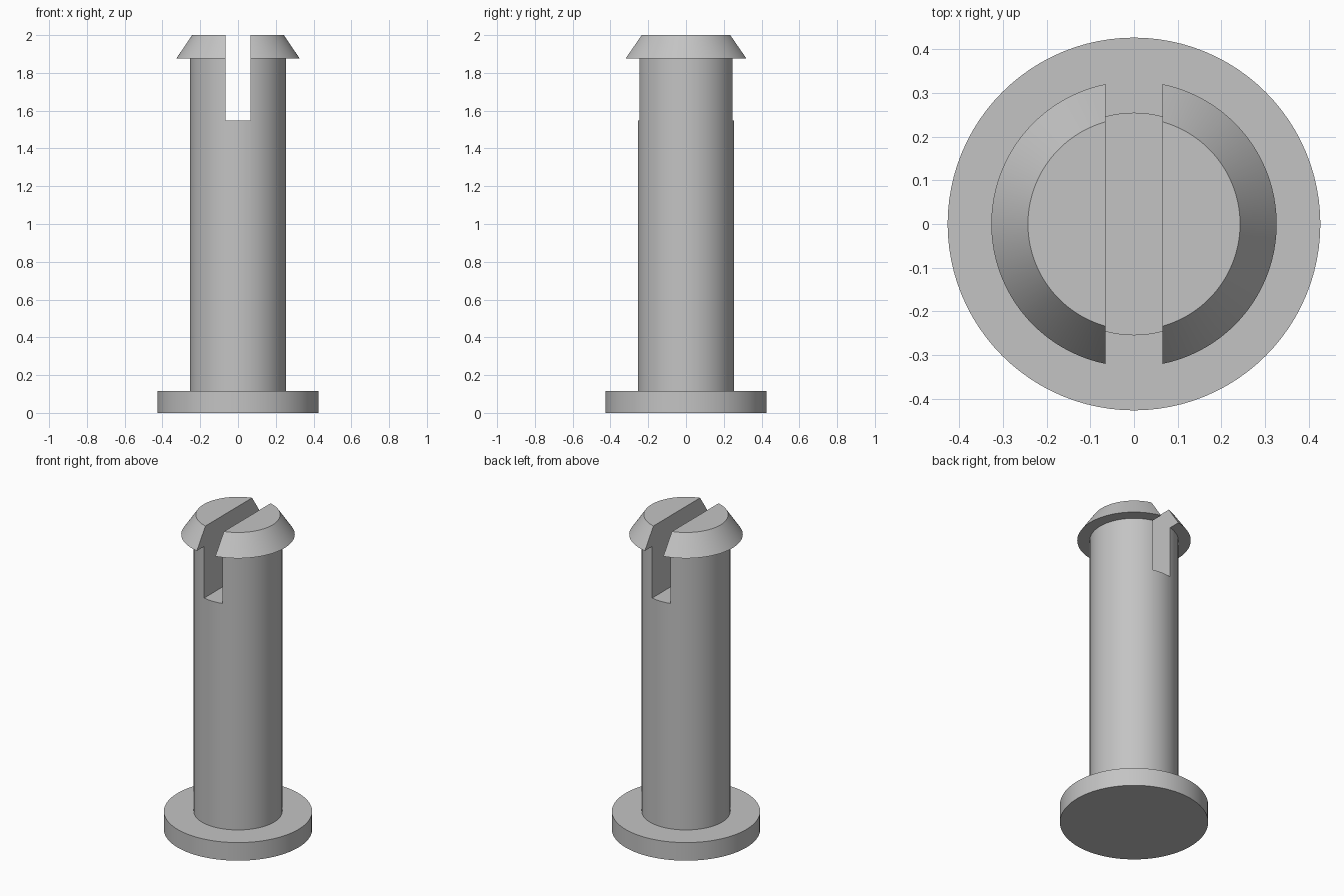
import bpy, bmesh, math

cube = bpy.data.objects.get("Cube")
if cube:
    bpy.data.objects.remove(cube, do_unlink=True)

SIDES = 96

grey = bpy.data.materials.new("plain_grey")
grey.use_nodes = True
colour = (0.55, 0.55, 0.55, 1)
grey.diffuse_color = colour
grey.node_tree.nodes["Principled BSDF"].inputs["Base Color"].default_value = colour


def add_object(name, bm):
    bmesh.ops.recalc_face_normals(bm, faces=bm.faces)
    mesh = bpy.data.meshes.new(name)
    bm.to_mesh(mesh)
    bm.free()
    obj = bpy.data.objects.new(name, mesh)
    bpy.context.collection.objects.link(obj)
    mesh.materials.append(grey)
    return obj


def lathe(name, profile):
    """Closed solid of revolution from (radius, height) points."""
    bm = bmesh.new()
    rings = []
    for radius, z in profile:
        rings.append([bm.verts.new((radius * math.cos(a), radius * math.sin(a), z))
                      for a in (math.tau * i / SIDES for i in range(SIDES))])
    for low, high in zip(rings, rings[1:]):
        for i in range(SIDES):
            j = (i + 1) % SIDES
            bm.faces.new((low[i], low[j], high[j], high[i]))
    bm.faces.new(rings[0])
    bm.faces.new(rings[-1])
    return add_object(name, bm)


# Pin: round foot flange, shaft and tapered snap head
pin = lathe("snap_pin", [(0.427, 0), (0.427, 0.115), (0.255, 0.115),
                         (0.255, 1.875), (0.327, 1.875), (0.243, 2)])

# Slot running front to back through the head and upper shaft
bm = bmesh.new()
bmesh.ops.create_cube(bm, size=1)
bmesh.ops.scale(bm, vec=(0.13, 1, 1), verts=bm.verts)
bmesh.ops.translate(bm, vec=(0, 0, 2.047), verts=bm.verts)
cutter = add_object("slot_cutter", bm)

cut = pin.modifiers.new("slot", 'BOOLEAN')
cut.operation = 'DIFFERENCE'
cut.solver = 'EXACT'
cut.object = cutter

bpy.ops.object.select_all(action='DESELECT')
pin.select_set(True)
bpy.context.view_layer.objects.active = pin
bpy.ops.object.modifier_apply(modifier=cut.name)
bpy.data.objects.remove(cutter, do_unlink=True)
bpy.ops.object.shade_smooth_by_angle(angle=math.radians(30))
